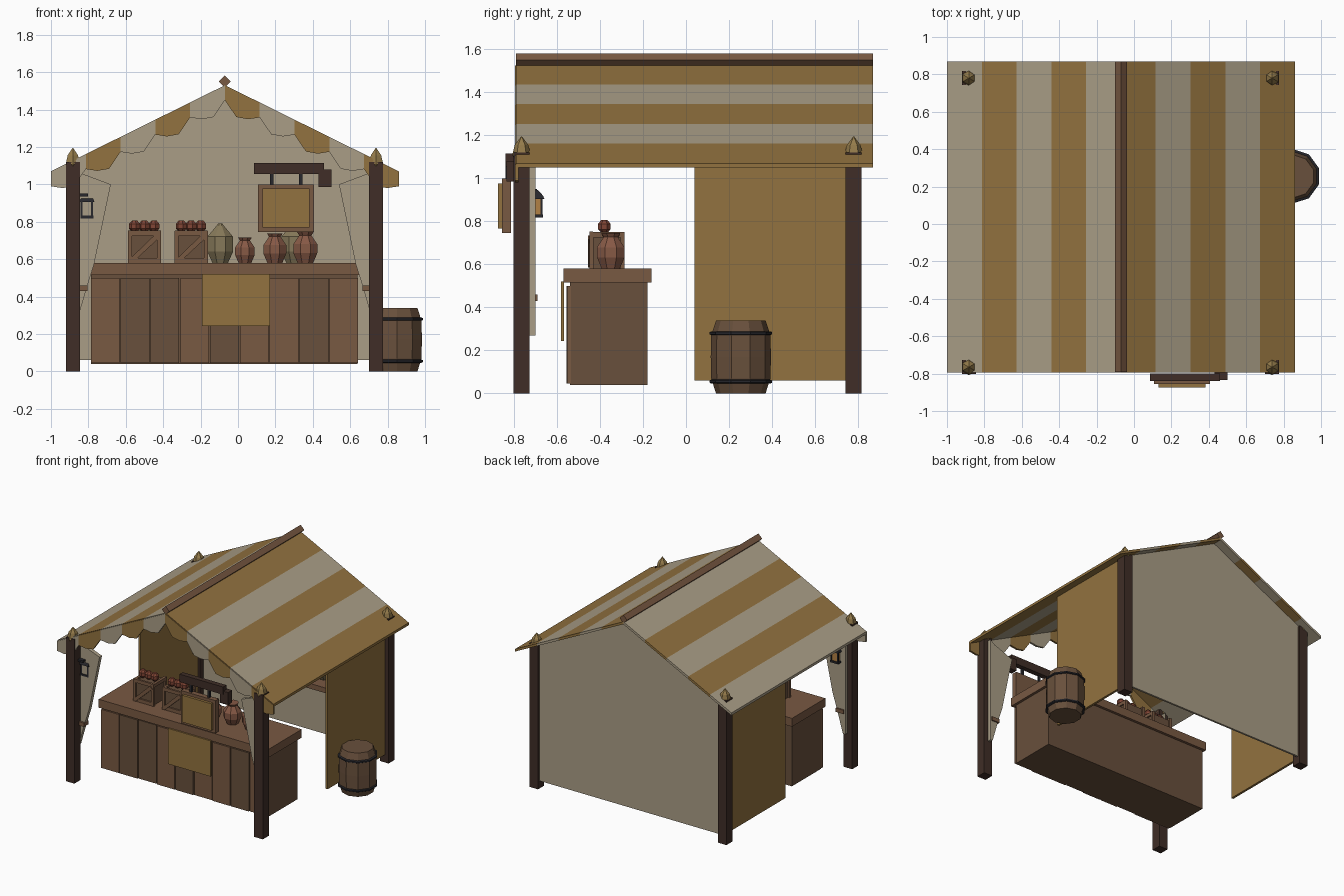
import bpy, bmesh
from math import sin, cos, pi

if "Cube" in bpy.data.objects:
    bpy.data.objects.remove(bpy.data.objects["Cube"])

CX = -0.07                      # ridge line x


def mat(name, r, g, b):
    m = bpy.data.materials.new(name)
    m.diffuse_color = (r, g, b, 1)
    m.use_nodes = True
    m.node_tree.nodes["Principled BSDF"].inputs["Base Color"].default_value = m.diffuse_color
    return m


TAN = mat("tan_cloth", 0.29, 0.17, 0.05)
CREAM = mat("cream_cloth", 0.40, 0.34, 0.24)
WOOD = mat("wood", 0.19, 0.10, 0.055)
PLANK = mat("plank_wood", 0.14, 0.08, 0.045)
DARK = mat("dark_wood", 0.05, 0.027, 0.02)
IRON = mat("iron", 0.02, 0.02, 0.025)
CLAY = mat("clay", 0.24, 0.10, 0.06)
APPLE = mat("apple_red", 0.22, 0.06, 0.035)
BRASS = mat("brass", 0.30, 0.20, 0.07)
SACK = mat("sack_cloth", 0.24, 0.19, 0.10)
GLOW = mat("lantern_glass", 0.45, 0.22, 0.06)


def make(name, verts, faces, m):
    bm = bmesh.new()
    vs = [bm.verts.new(v) for v in verts]
    for f in faces:
        bm.faces.new([vs[i] for i in f])
    bmesh.ops.recalc_face_normals(bm, faces=bm.faces)
    me = bpy.data.meshes.new(name)
    bm.to_mesh(me)
    bm.free()
    me.materials.append(m)
    ob = bpy.data.objects.new(name, me)
    bpy.context.collection.objects.link(ob)
    return ob


def prism(name, pts, y0, y1, m):
    """Extrude an xz outline from y0 to y1."""
    n = len(pts)
    verts = [(x, y, z) for y in (y0, y1) for x, z in pts]
    faces = [tuple(range(n)), tuple(range(n, 2 * n))]
    faces += [(i, (i + 1) % n, n + (i + 1) % n, n + i) for i in range(n)]
    return make(name, verts, faces, m)


def box(name, x0, x1, y0, y1, z0, z1, m):
    return prism(name, [(x0, z0), (x1, z0), (x1, z1), (x0, z1)], y0, y1, m)


def lathe(name, prof, n, x, y, z, m, s=1.0):
    """Faceted turned shape from (radius, height) pairs."""
    verts, k = [], len(prof)
    for r, h in prof:
        for i in range(n):
            a = 2 * pi * (i + 0.5) / n
            verts.append((x + s * r * cos(a), y + s * r * sin(a), z + s * h))
    faces = [tuple(range(n)), tuple(range((k - 1) * n, k * n))]
    for j in range(k - 1):
        for i in range(n):
            q = (i + 1) % n
            faces.append((j * n + i, j * n + q, (j + 1) * n + q, (j + 1) * n + i))
    return make(name, verts, faces, m)


def roof_z(x):
    return 1.53 - abs(x - CX) * 0.495


# Striped roof cloth and scalloped front valance
W = 0.186
for i in range(10):
    a, b = -1 + W * i, -1 + W * (i + 1)
    m = TAN if i % 2 else CREAM
    za, zb = roof_z(a), roof_z(b)
    prism(f"roof_stripe_{i}", [(a, za), (b, zb), (b, zb - 0.02), (a, za - 0.02)], -0.79, 0.87, m)
    out, inn = (a, b) if i < 5 else (b, a)
    low = []
    for t, d in ((0, 0.08), (0.33, 0.12), (0.67, 0.14), (1, 0.08)):
        x = out + (inn - out) * t
        low.append((x, roof_z(x) - d))
    prism(f"valance_{i}", [(inn, roof_z(inn) - .005), (out, roof_z(out) - .005)] + low, -0.795, -0.78, m)

# Ridge beam, set on its corner
prism("ridge_beam", [(CX - .032, 1.55), (CX, 1.518), (CX + .032, 1.55), (CX, 1.582)], -0.79, 0.87, WOOD)

# Posts with finials
for sx, x in (("left", -0.883), ("right", 0.738)):
    for sy, y in (("front", -0.765), ("back", 0.78)):
        box(f"{sy}_{sx}_post", x - .037, x + .037, y - .037, y + .037, 0, 1.12, DARK)
        lathe(f"{sy}_{sx}_finial", [(.03, 1.08), (.043, 1.11), (.032, 1.155), (.002, 1.195)], 6, x, y, 0, BRASS)

# Back wall cloth
prism("back_wall", [(-.885, .06), (.74, .06), (.74, roof_z(.74) - .015),
                    (CX, 1.515), (-.885, roof_z(-.885) - .015)], 0.785, 0.80, CREAM)

# Side cloths, tied front curtains and their pegs
for s, name in ((-1, "left"), (1, "right")):
    e = CX + s * 0.805
    box(f"{name}_side_cloth", e - .009, e + .009, 0.04, 0.78, 0.06, 1.115, TAN)
    pts = [(.81, 1.09), (.77, 1.06), (.61, 1.0), (.70, .57), (.735, .46), (.79, .27), (.81, .27)]
    prism(f"{name}_curtain", [(CX + s * d, z) for d, z in pts], -0.73, -0.70, CREAM)
    x0, x1 = sorted((CX + s * .735, CX + s * .80))
    box(f"{name}_curtain_tie", x0, x1, -0.745, -0.69, 0.43, 0.46, WOOD)

# Counter with plank front and hanging cloth
box("counter_body", -0.785, 0.64, -0.54, -0.18, 0.04, 0.52, PLANK)
box("counter_top", -0.80, 0.66, -0.57, -0.16, 0.515, 0.58, WOOD)
pw = 1.435 / 9
for i in range(9):
    x = -0.79 + pw * i
    box(f"counter_plank_{i}", x + .003, x + pw - .003, -0.557 + 0.006 * (i % 3 == 2), -0.535, .045, .50,
        PLANK if i in (1, 2, 4, 7) else WOOD)
box("counter_cloth", -0.193, 0.17, -0.582, -0.568, 0.243, 0.52, TAN)

# Apple crates
for k, x in enumerate((-0.50, -0.25)):
    h, y0, y1 = 0.088, -0.45, -0.285
    box(f"crate_{k}", x - h + .012, x + h - .012, y0 + .014, y1 - .01, .58, .735, PLANK)
    for s in (-1, 1):
        for j, y in enumerate((y0, y1 - .02)):
            box(f"crate_{k}_upright_{s}_{j}", x + s * (h - .01) - .011, x + s * (h - .01) + .011, y, y + .02, .58, .75, WOOD)
        box(f"crate_{k}_side_rail_{s}", x + s * (h - .01) - .01, x + s * (h - .01) + .01, y0, y1, .725, .75, WOOD)
    for z in (.58, .725):
        box(f"crate_{k}_front_rail_{z}", x - h, x + h, y0 + .002, y0 + .018, z, z + .027, WOOD)
    prism(f"crate_{k}_brace", [(x - .08, .60), (x - .06, .585), (x + .08, .715), (x + .06, .735)], y0 - .006, y0 + .014, WOOD)
    for j in range(3):
        lathe(f"apple_{k}_{j}", [(.012, -.03), (.03, -.012), (.03, .014), (.014, .032)], 7,
              x - .052 + .052 * j, -0.38, .775, APPLE)

# Clay jars on the counter
jar = [(.043, 0), (.066, .05), (.066, .095), (.034, .14), (.046, .158)]
for k, (x, s) in enumerate(((.037, .86), (.197, 1), (.36, 1.05))):
    lathe(f"clay_jar_{k}", jar, 8, x, -0.35, .58, CLAY, s)

# Back shelf with sacks
box("back_shelf", -0.74, 0.60, 0.50, 0.785, 0.54, 0.58, WOOD)
for k, x in enumerate((-.50, -.095, .30)):
    lathe(f"sack_{k}", [(.045, 0), (.074, .06), (.074, .14), (.02, .2), (.012, .21)], 8, x, .64, .58, SACK)

# Hanging sign and bracket
box("sign_bracket", .085, .46, -.84, -.80, 1.055, 1.115, DARK)
box("sign_bracket_end", .43, .50, -.835, -.785, .985, 1.08, DARK)
box("sign_board", .107, .406, -.855, -.815, .745, 1.0, WOOD)
box("sign_panel", .13, .383, -.875, -.853, .768, .977, TAN)
for x in (.18, .335):
    box("sign_hanger", x - .009, x + .009, -.84, -.825, .99, 1.07, IRON)

# Lantern on the left post
lx, ly = -0.808, -0.70
box("lantern_glass", lx - .027, lx + .027, ly - .027, ly + .027, .83, .91, GLOW)
box("lantern_base", lx - .035, lx + .035, ly - .035, ly + .035, .818, .833, IRON)
for sx in (-1, 1):
    for sy in (-1, 1):
        x, y = lx + sx * .028, ly + sy * .028
        box("lantern_bar", x - .005, x + .005, y - .005, y + .005, .825, .91, IRON)
lathe("lantern_roof", [(.058, .905), (.05, .92), (.015, .945)], 4, lx, ly, 0, IRON)
box("lantern_hook", lx - .05, lx + .006, ly - .06, ly + .006, .935, .95, IRON)

# Barrel with hoops
bx, by = 0.85, 0.255
lathe("barrel", [(.115, 0), (.138, .07), (.14, .17), (.138, .27), (.115, .34)], 10, bx, by, 0, PLANK)
for z in (.055, .28):
    lathe("barrel_hoop", [(.138, z - .009), (.145, z - .005), (.145, z + .005), (.138, z + .009)], 10, bx, by, 0, IRON)
